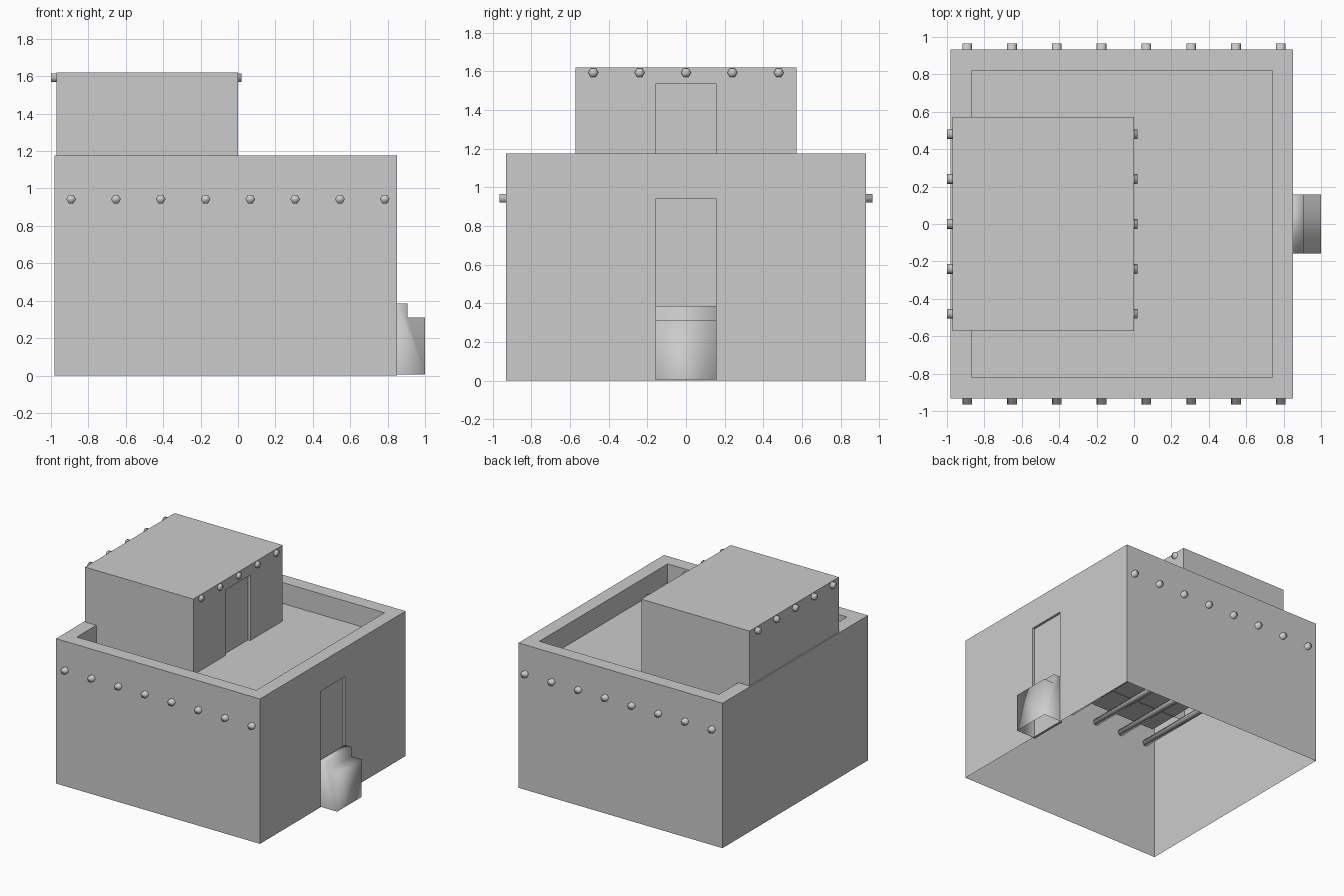
import bpy, bmesh, math
from mathutils import Matrix, Vector

cube = bpy.data.objects.get("Cube")
if cube:
    bpy.data.objects.remove(cube, do_unlink=True)

clay = bpy.data.materials.new("grey_clay")
GREY = (0.6, 0.6, 0.6, 1)
clay.diffuse_color = GREY
clay.use_nodes = True
clay.node_tree.nodes["Principled BSDF"].inputs["Base Color"].default_value = GREY


def finish(bm, name, smooth=False):
    bmesh.ops.recalc_face_normals(bm, faces=bm.faces)
    for f in bm.faces:
        f.smooth = smooth
    mesh = bpy.data.meshes.new(name)
    bm.to_mesh(mesh)
    bm.free()
    mesh.materials.append(clay)
    obj = bpy.data.objects.new(name, mesh)
    bpy.context.collection.objects.link(obj)
    return obj


def push(bm, face, offset):
    """Extrude one face and remove the face left behind."""
    new = bmesh.ops.extrude_face_region(bm, geom=[face])["geom"]
    verts = [g for g in new if isinstance(g, bmesh.types.BMVert)]
    bmesh.ops.translate(bm, verts=verts, vec=offset)
    if face.is_valid:
        bmesh.ops.delete(bm, geom=[face], context="FACES_ONLY")


def room(name, lo, hi, door_top, parapet=None):
    """Bottomless box with a shallow doorway on +x and an optional sunken roof."""
    lo, hi = Vector(lo), Vector(hi)
    bm = bmesh.new()
    bmesh.ops.create_cube(bm, size=1, matrix=Matrix.Translation((lo + hi) / 2)
                          @ Matrix.Diagonal((*(hi - lo), 1)))
    bottom = min(bm.faces, key=lambda f: f.calc_center_median().z)
    bmesh.ops.delete(bm, geom=[bottom], context="FACES_ONLY")
    # sunken roof deck inside the parapet
    if parapet:
        width, depth = parapet
        top = max(bm.faces, key=lambda f: f.calc_center_median().z)
        bmesh.ops.inset_region(bm, faces=[top], thickness=width, use_even_offset=True)
        push(bm, top, (0, 0, -depth))
    # doorway cut in the +x wall
    for co, no in (((0, -0.157, 0), (0, 1, 0)), ((0, 0.157, 0), (0, 1, 0)),
                   ((0, 0, door_top), (0, 0, 1))):
        wall = [f for f in bm.faces if all(abs(v.co.x - hi.x) < 1e-4 for v in f.verts)]
        if no[2]:
            wall = [f for f in wall if abs(f.calc_center_median().y) < 0.1]
        edges = {e for f in wall for e in f.edges}
        verts = {v for f in wall for v in f.verts}
        bmesh.ops.bisect_plane(bm, geom=wall + list(edges) + list(verts),
                               plane_co=co, plane_no=no)
    door = [f for f in bm.faces
            if all(abs(v.co.x - hi.x) < 1e-4 and abs(v.co.y) < 0.16
                   and v.co.z < door_top + 1e-3 for v in f.verts)]
    push(bm, door[0], (-0.02, 0, 0))
    return finish(bm, name)


def beams(name, length, centres, turn=0):
    """Row of six-sided poles lying along x, or along y when turned."""
    bm = bmesh.new()
    for c in centres:
        bmesh.ops.create_cone(
            bm, cap_ends=True, segments=6, radius1=0.026, radius2=0.026, depth=length,
            matrix=Matrix.Translation(c) @ Matrix.Rotation(turn, 4, "Z")
            @ Matrix.Rotation(math.pi / 2, 4, "Y"))
    return finish(bm, name, smooth=True)


# Main building and the smaller upper room
room("main_house", (-0.98, -0.932, 0), (0.85, 0.932, 1.175), 0.94, parapet=(0.11, 0.17))
room("upper_room", (-0.97, -0.573, 1.0), (0.0, 0.573, 1.62), 1.535)

# Roof poles that stick out through the walls
beams("main_roof_beams", 1.93, [(-0.892 + 0.2395 * i, 0, 0.943) for i in range(8)], math.pi / 2)
beams("upper_roof_beams", 1.02, [(-0.49, 0.24 * i, 1.593) for i in range(-2, 3)])

# Two-level entrance step, open underneath and at the wall
bm = bmesh.new()
profile = [(0.85, 0.005), (0.85, 0.385), (0.907, 0.385), (0.907, 0.31), (1.0, 0.31), (1.0, 0.005)]
sides = [[bm.verts.new((x, y, z)) for x, z in profile] for y in (-0.157, 0.157)]
for side in sides:
    bm.faces.new(side)
for i in range(1, len(profile) - 1):
    bm.faces.new((sides[0][i], sides[0][i + 1], sides[1][i + 1], sides[1][i]))
finish(bm, "entrance_step", smooth=True)
